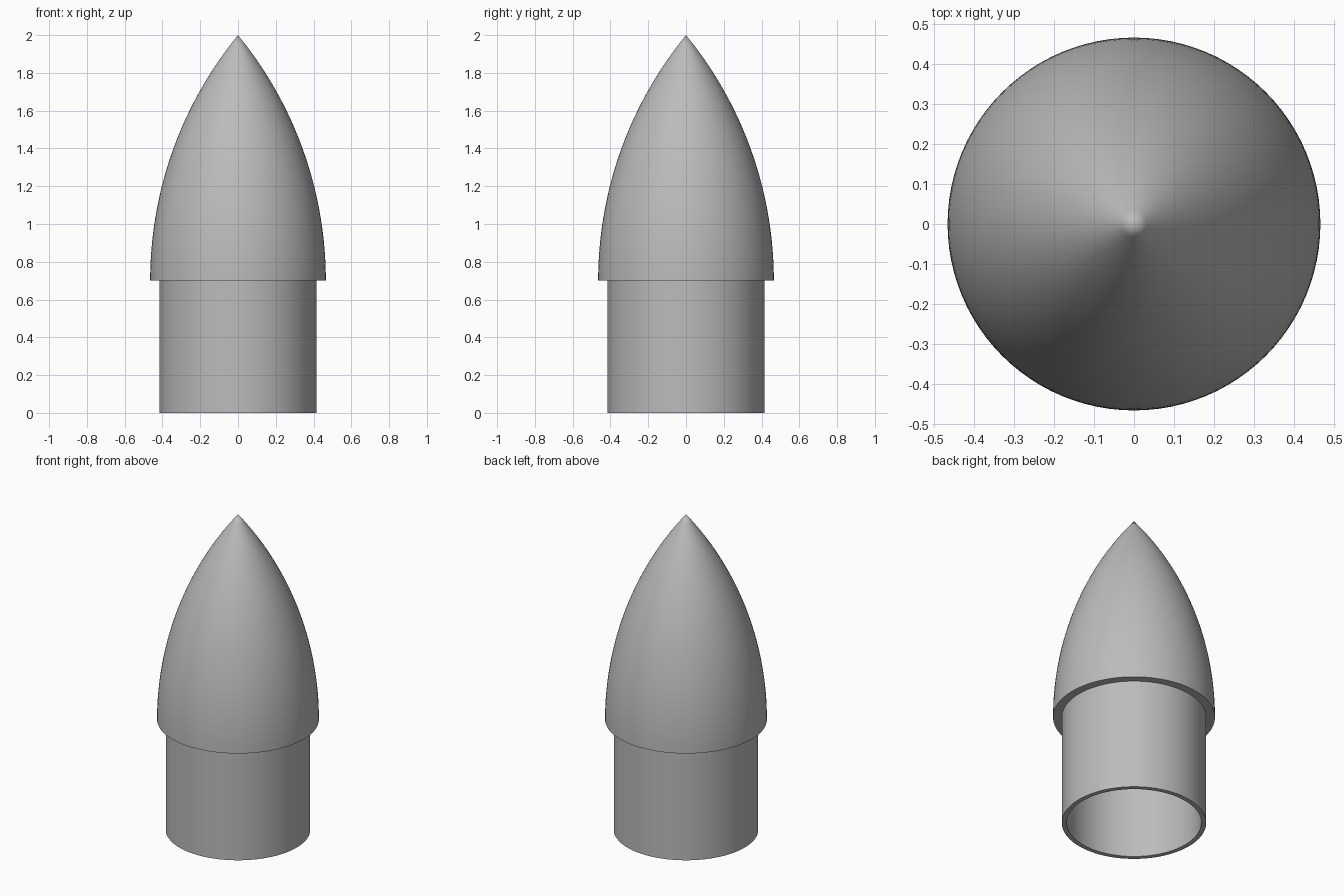
import bpy, bmesh, math

cube = bpy.data.objects.get("Cube")
if cube:
    bpy.data.objects.remove(cube, do_unlink=True)

SEGMENTS = 96
SHOULDER_Z = 0.7

grey = bpy.data.materials.new("light_grey")
grey.use_nodes = True
colour = (0.5, 0.5, 0.5, 1)
grey.diffuse_color = colour
grey.node_tree.nodes["Principled BSDF"].inputs["Base Color"].default_value = colour


def ogive(radius, base, tip, steps=32):
    """Tangent ogive as (radius, height) points, from base to tip."""
    length = tip - base
    rho = (radius ** 2 + length ** 2) / (2 * radius)
    points = []
    for i in range(steps):
        h = length * i / steps
        points.append((math.sqrt(rho ** 2 - h ** 2) + radius - rho, base + h))
    return points + [(0, tip)]


def lathe(name, profile):
    """Spin a profile around the z axis."""
    bm = bmesh.new()
    verts = [bm.verts.new((r, 0, z)) for r, z in profile]
    edges = [bm.edges.new(pair) for pair in zip(verts, verts[1:])]
    bmesh.ops.spin(bm, geom=verts + edges, axis=(0, 0, 1), cent=(0, 0, 0),
                   angle=math.tau, steps=SEGMENTS, use_merge=True)
    bmesh.ops.remove_doubles(bm, verts=bm.verts, dist=0.0001)
    bmesh.ops.recalc_face_normals(bm, faces=bm.faces)
    mesh = bpy.data.meshes.new(name)
    bm.to_mesh(mesh)
    bm.free()
    mesh.materials.append(grey)
    obj = bpy.data.objects.new(name, mesh)
    bpy.context.collection.objects.link(obj)
    bpy.ops.object.select_all(action="DESELECT")
    obj.select_set(True)
    bpy.context.view_layer.objects.active = obj
    bpy.ops.object.shade_smooth_by_angle(angle=math.radians(30))
    return obj


# Hollow pointed shell with a stepped shoulder tube
outer = ogive(0.465, SHOULDER_Z, 2.0)
inner = ogive(0.387, SHOULDER_Z, 1.88)
tube = [(0.387, 0), (0.415, 0), (0.415, SHOULDER_Z)]
lathe("nose_cone", inner[::-1] + tube + outer)
